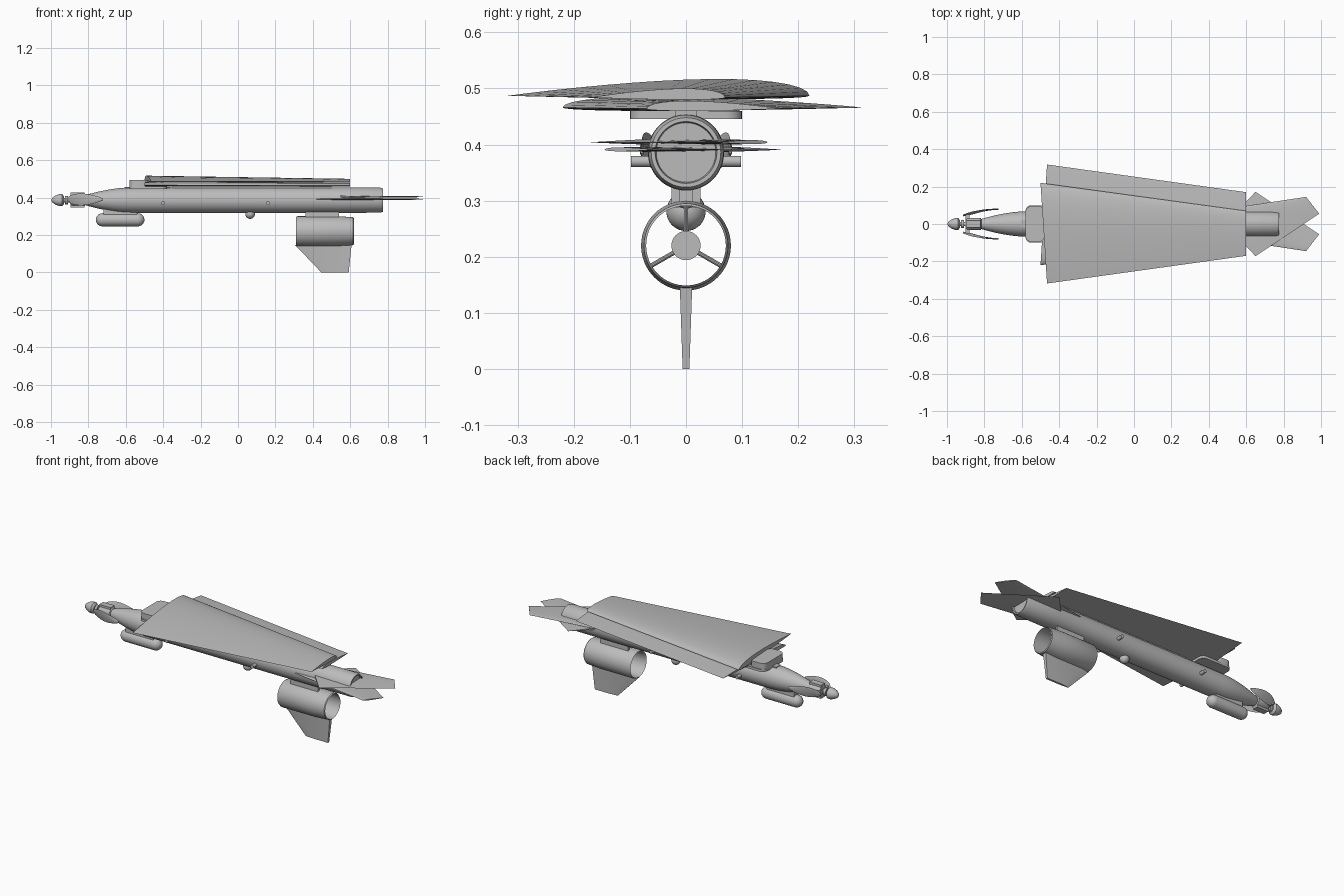
import bpy, bmesh, math
from mathutils import Vector, Matrix

cube = bpy.data.objects.get("Cube")
if cube:
    bpy.data.objects.remove(cube, do_unlink=True)

grey = bpy.data.materials.new("plain_grey")
grey.use_nodes = True
tone = (0.5, 0.5, 0.5, 1)
grey.diffuse_color = tone
grey.node_tree.nodes["Principled BSDF"].inputs["Base Color"].default_value = tone
parts = []
AXIS = 0.386   # body centre height
DUCT = 0.22    # duct centre height


def finish(name, bm):
    bmesh.ops.recalc_face_normals(bm, faces=bm.faces)
    mesh = bpy.data.meshes.new(name)
    bm.to_mesh(mesh)
    bm.free()
    mesh.materials.append(grey)
    ob = bpy.data.objects.new(name, mesh)
    bpy.context.collection.objects.link(ob)
    parts.append(ob)
    return ob


def loft(name, rings, closed=False):
    """Skin a list of equal rings; cap the ends unless closed."""
    bm = bmesh.new()
    rows = [[bm.verts.new(p) for p in ring] for ring in rings]
    n = len(rows[0])
    pairs = list(zip(rows, rows[1:])) + ([(rows[-1], rows[0])] if closed else [])
    for a, b in pairs:
        for i in range(n):
            j = (i + 1) % n
            bm.faces.new((a[i], a[j], b[j], b[i]))
    if not closed:
        bm.faces.new(rows[0])
        bm.faces.new(rows[-1])
    return finish(name, bm)


def lathe(name, profile, z=AXIS, y=0, sides=48, closed=False):
    """Turn (x, radius) points around a lengthwise axis."""
    angles = [2 * math.pi * i / sides for i in range(sides)]
    rings = [[(x, y + r * math.cos(a), z + r * math.sin(a)) for a in angles]
             for x, r in profile]
    return loft(name, rings, closed)


def box(name, x, y, z, round_off=0.0):
    """Box from (min, max) pairs, with optional rounded upright corners."""
    bm = bmesh.new()
    bmesh.ops.create_cube(bm, size=1)
    for v in bm.verts:
        v.co = [lo + (c + 0.5) * (hi - lo) for c, (lo, hi) in zip(v.co, (x, y, z))]
    if round_off:
        upright = [e for e in bm.edges
                   if abs(e.verts[0].co.z - e.verts[1].co.z) > 1e-5]
        bmesh.ops.bevel(bm, geom=upright, offset=round_off, segments=5,
                        profile=0.5, affect='EDGES')
    return finish(name, bm)


def rod(name, a, b, radius, sides=20):
    a, b = Vector(a), Vector(b)
    bm = bmesh.new()
    turn = (b - a).to_track_quat('Z', 'Y').to_matrix().to_4x4()
    bmesh.ops.create_cone(bm, cap_ends=True, segments=sides, radius1=radius,
                          radius2=radius, depth=(b - a).length,
                          matrix=Matrix.Translation((a + b) / 2) @ turn)
    return finish(name, bm)


def thickness(t):
    """Airfoil half thickness, peaking at one."""
    return 10 * (0.2969 * math.sqrt(t) - 0.126 * t - 0.3516 * t**2
                 + 0.2843 * t**3 - 0.1036 * t**4)


def airfoil(front, back, up, down, steps=18):
    front, back = Vector(front), Vector(back)
    ts = [(1 - math.cos(math.pi * i / steps)) / 2 for i in range(steps + 1)]
    top = [front.lerp(back, t) + Vector((0, 0, up * thickness(t))) for t in ts]
    low = [front.lerp(back, t) - Vector((0, 0, down * thickness(t))) for t in ts]
    return top + low[-1:0:-1]


# Body with tapered nose and recessed tail end
nose = [(-0.83 + 0.27 * t, 0.022 + 0.046 * math.sin(t * math.pi / 2) ** 0.9)
        for t in [i / 12 for i in range(13)]]
lathe("body", nose + [(0.55, 0.068), (0.76, 0.067), (0.775, 0.062),
                      (0.775, 0.055), (0.765, 0.053), (0.765, 0.01)], sides=64)

# Nose hub and spinner
lathe("nose_shaft", [(-0.95, 0.012), (-0.82, 0.012)], sides=24)
lathe("hub_collar", [(-0.925, 0.022), (-0.91, 0.022)], sides=24)
lathe("spinner", [(-0.998, 0.003), (-0.99, 0.015), (-0.975, 0.025),
                  (-0.955, 0.032), (-0.94, 0.032), (-0.93, 0.02)], sides=32)
lathe("nose_motor", [(-0.895, 0.03), (-0.89, 0.033), (-0.82, 0.033),
                     (-0.815, 0.025)], sides=32)
box("hub_yoke", (-0.9, -0.88), (-0.05, 0.05), (AXIS - 0.012, AXIS + 0.012))
box("motor_bracket", (-0.895, -0.82), (-0.018, 0.018), (0.346, 0.426))

# Folded propeller blades lying along the nose
for side, label in ((1, "left"), (-1, "right")):
    rings = []
    for i in range(13):
        t = i / 12
        half = 0.006 + 0.028 * math.sin(math.pi * t ** 0.8) ** 0.8 * (1 - 0.2 * t)
        x = -0.915 + 0.19 * t
        y = side * (0.045 + 0.034 * math.sin(t * math.pi / 2))
        tilt = side * 0.35 * (1 - t)
        rings.append([(x, y + half * c * tilt + 0.004 * s, AXIS + 0.004 + half * c)
                      for c, s in ((1, 0), (0.5, 0.8), (-0.5, 0.8),
                                   (-1, 0), (-0.5, -0.8), (0.5, -0.8))])
    loft(label + "_blade", rings)

# Stacked folded wings, mirrored across the centre line
for name, s, root_z, tip_z, root_h, tip_h in (
        ("upper_wing", 1, 0.487, 0.484, 0.03, 0.016),
        ("lower_wing", -1, 0.466, 0.464, 0.02, 0.014)):
    loft(name, [
        airfoil((-0.5, s * 0.22, root_z), (-0.465, s * -0.318, root_z), root_h, 0.006),
        airfoil((0.6, s * 0.07, tip_z), (0.6, s * -0.17, tip_z), tip_h, 0.004)])

# Wing pivot mount
box("pivot_plate", (-0.58, -0.38), (-0.1, 0.1), (0.446, 0.46), 0.03)
box("pivot_block", (-0.58, -0.48), (-0.095, 0.095), (0.46, 0.494), 0.03)
box("top_rail", (-0.605, -0.36), (-0.02, 0.02), (0.44, 0.456))
box("wing_saddle", (-0.35, 0.5), (-0.02, 0.02), (0.44, 0.466))

# Crossed folded tail fins
outline = [(0.65, -0.172), (0.99, 0.055), (0.92, 0.145), (0.42, 0.07)]
for name, s, z in (("upper_tail_fin", 1, 0.404), ("lower_tail_fin", -1, 0.391)):
    a, b, c, d = [Vector((x, s * y, z)) for x, y in outline]
    loft(name, [airfoil(d, a, 0.007, 0.005), airfoil(c, b, 0.004, 0.003)])

# Ducted fan with hub and struts
lathe("duct", [(0.31, 0.076), (0.318, 0.08), (0.53, 0.08), (0.615, 0.075),
               (0.62, 0.071), (0.5, 0.071), (0.33, 0.071)],
      z=DUCT, sides=64, closed=True)
lathe("fan_hub", [(0.37, 0.004), (0.38, 0.016), (0.41, 0.026), (0.55, 0.026)],
      z=DUCT, sides=32)
for i in range(3):
    a = math.radians(90 + 120 * i)
    rod("fan_strut", (0.5, 0, DUCT),
        (0.5, 0.074 * math.cos(a), DUCT + 0.074 * math.sin(a)), 0.004, 10)
for s in (1, -1):
    box("duct_mount", (0.36, 0.54), sorted((s * 0.012, s * 0.026)), (0.288, 0.335))
box("duct_mount_web", (0.38, 0.52), (-0.012, 0.012), (0.296, 0.33))

# Keel fin below the duct
loft("keel_fin", [
    [(x, y, z) for x, y in ((x0, -0.002), (x0 + 0.05, -w), (x1, -w),
                            (x1, w), (x0 + 0.05, w), (x0, 0.002))]
    for z, x0, x1, w in ((0.146, 0.305, 0.607, 0.011), (0, 0.445, 0.592, 0.006))])

# Sensor pod under the nose
R = 0.035
arc = [math.radians(a) for a in (5, 20, 35, 50, 65, 80, 90)]
pod = [(-0.76 + R * (1 - math.cos(a)), R * math.sin(a)) for a in arc]
lathe("sensor_pod", pod + [(-1.26 - x, r) for x, r in reversed(pod)], z=0.281, sides=40)
box("pod_mount", (-0.72, -0.54), (-0.02, 0.02), (0.3, 0.345))

# Side lugs and belly dome
for x in (-0.4, 0.16):
    rod("side_lug", (x, -0.098, 0.37), (x, 0.098, 0.37), 0.01)
bm = bmesh.new()
bmesh.ops.create_uvsphere(bm, u_segments=24, v_segments=14, radius=0.026,
                          matrix=Matrix.Translation((0.065, 0, 0.312)))
finish("belly_dome", bm)

# Smooth shading with crisp edges
bpy.ops.object.select_all(action='DESELECT')
for ob in parts:
    ob.select_set(True)
bpy.context.view_layer.objects.active = parts[0]
bpy.ops.object.shade_smooth_by_angle(angle=math.radians(35))
